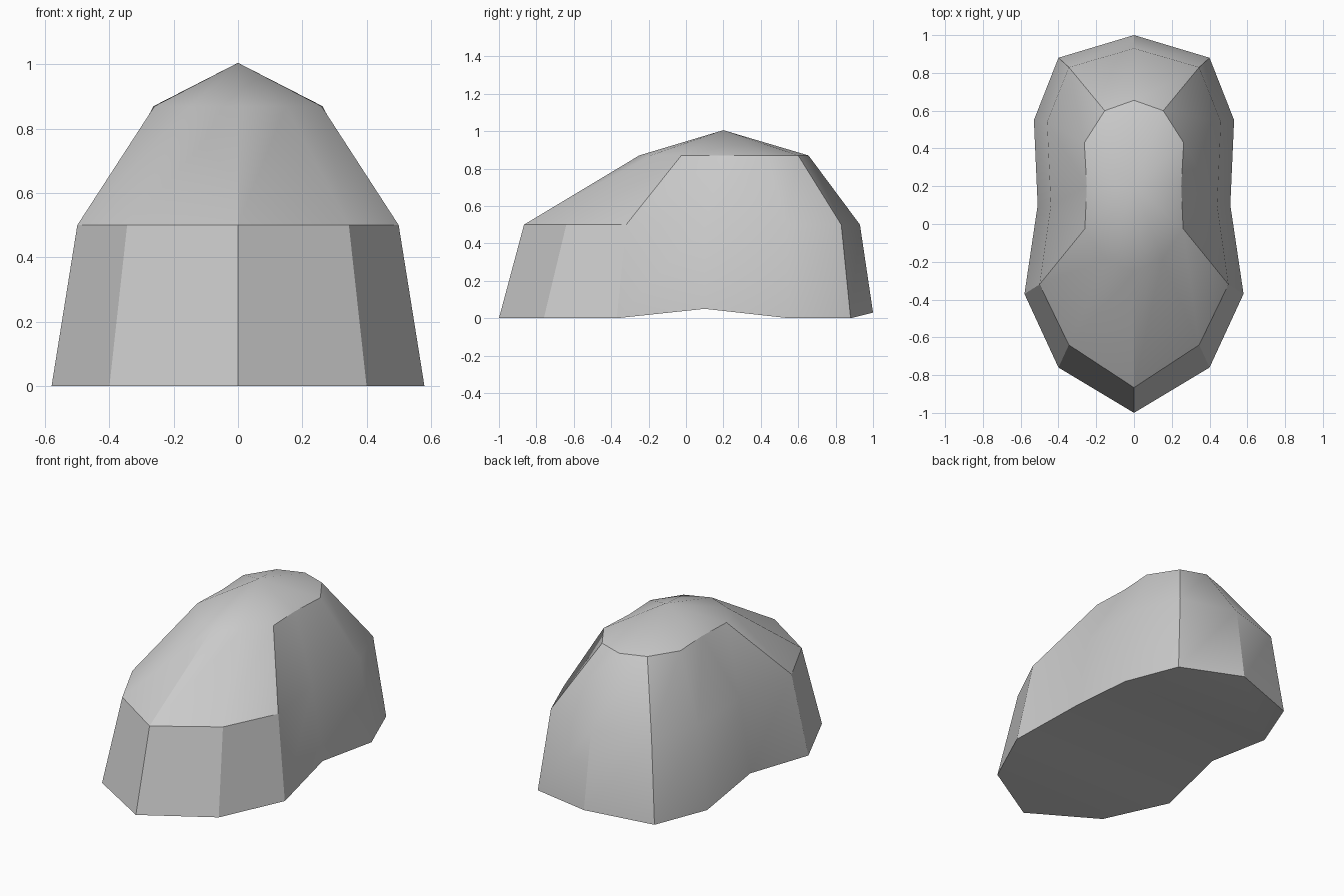
import bpy, bmesh, math

if "Cube" in bpy.data.objects:
    bpy.data.objects.remove(bpy.data.objects["Cube"])

# Right half of each 12-sided ring, from front centre to back centre (x, y, z)
BASE = [(0, -1, 0), (.40, -.76, 0), (.58, -.37, 0), (.51, .10, .05),
        (.53, .55, 0), (.40, .88, 0), (0, 1, .03)]
MIDDLE = [(0, -.866, .5), (.345, -.64, .5), (.50, -.32, .5), (.44, .10, .5),
          (.46, .54, .5), (.345, .83, .5), (0, .93, .5)]
UPPER = [(0, -.25, .87), (.15, -.19, .87), (.26, -.025, .87), (.25, .20, .87),
         (.263, .43, .87), (.155, .60, .87), (0, .655, .87)]
APEX = (0, .20, 1.005)


def mirrored_ring(bm, half):
    """Complete a half outline into a closed ring symmetric about x = 0."""
    left = [(-x, y, z) for x, y, z in reversed(half[1:-1])]
    return [bm.verts.new(p) for p in half + left]


def bridge(bm, low, high):
    n = len(low)
    for i in range(n):
        j = (i + 1) % n
        bm.faces.new((low[i], low[j], high[j], high[i]))


# Pinched dome: lower wall, sloping shoulder, cap fan and underside
bm = bmesh.new()
base, middle, upper = (mirrored_ring(bm, r) for r in (BASE, MIDDLE, UPPER))
bridge(bm, base, middle)
bridge(bm, middle, upper)
apex = bm.verts.new(APEX)
for i in range(len(upper)):
    bm.faces.new((upper[i], upper[(i + 1) % len(upper)], apex))
underside = bm.faces.new(list(reversed(base)))
bmesh.ops.triangulate(bm, faces=[underside])
bmesh.ops.recalc_face_normals(bm, faces=bm.faces[:])

mesh = bpy.data.meshes.new("pinched_dome")
bm.to_mesh(mesh)
bm.free()
dome = bpy.data.objects.new("pinched_dome", mesh)
bpy.context.collection.objects.link(dome)

# Single light grey
grey = bpy.data.materials.new("light_grey")
grey.diffuse_color = (.6, .6, .6, 1)
grey.use_nodes = True
grey.node_tree.nodes["Principled BSDF"].inputs["Base Color"].default_value = grey.diffuse_color
mesh.materials.append(grey)

# Soft shading with crisp edges kept
bpy.context.view_layer.objects.active = dome
dome.select_set(True)
bpy.ops.object.shade_smooth_by_angle(angle=math.radians(30))
